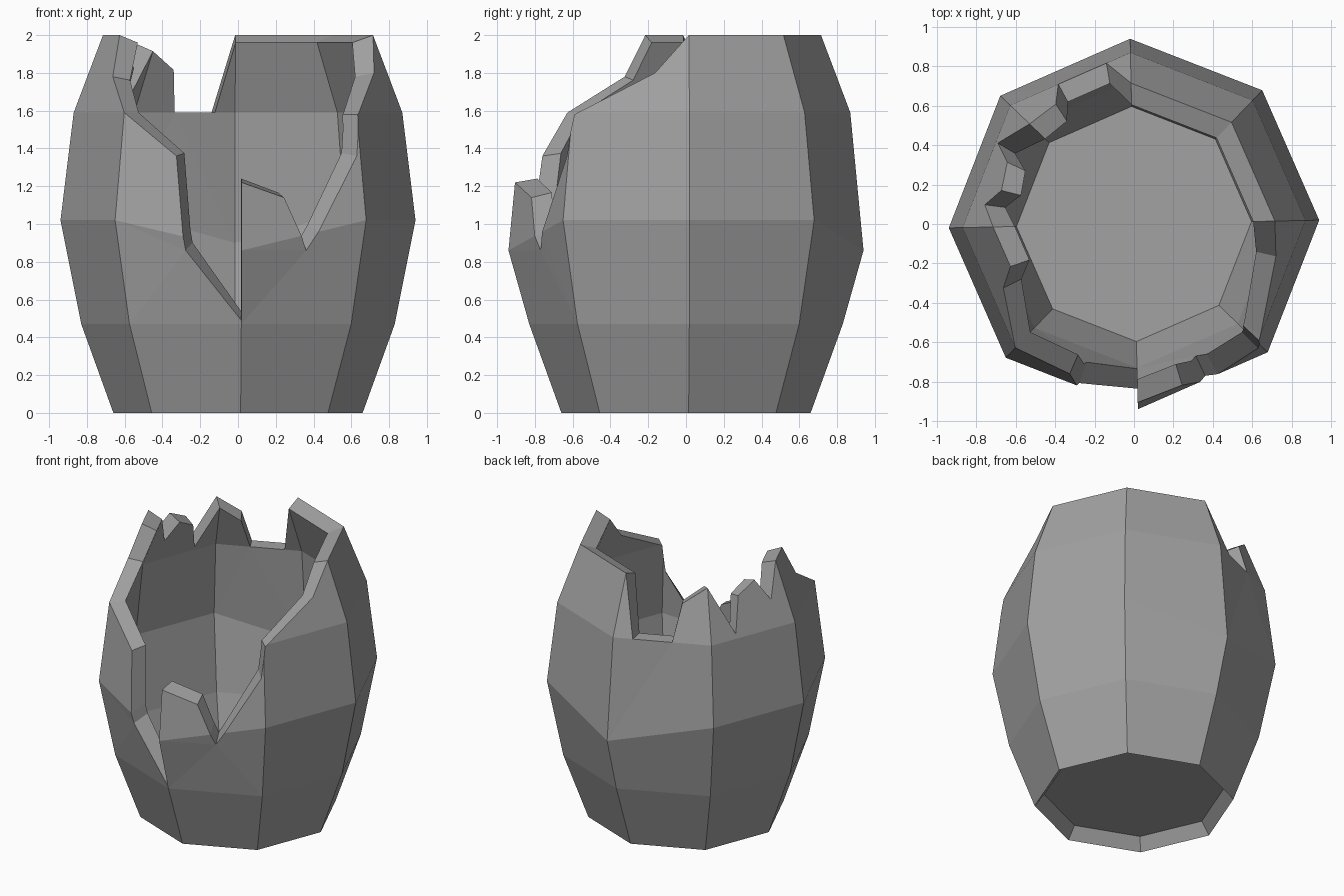
import bpy, bmesh, math
from mathutils import Vector

cube = bpy.data.objects.get("Cube")
if cube:
    bpy.data.objects.remove(cube)

SIDES = 8
TURN = math.radians(1.2)
LOW, HIGH, TOP = 0.47, 1.59, 2.0

# One plain stone-grey material
stone = bpy.data.materials.new("stone_grey")
stone.use_nodes = True
grey = (0.36, 0.36, 0.36, 1)
stone.diffuse_color = grey
stone.node_tree.nodes["Principled BSDF"].inputs["Base Color"].default_value = grey


def interp(x, xs, ys):
    for i in range(len(xs) - 1):
        if x <= xs[i + 1]:
            f = (x - xs[i]) / (xs[i + 1] - xs[i])
            return ys[i] + f * (ys[i + 1] - ys[i])
    return ys[-1]


def belly(k):
    # The widest ring dips at the front and back corners
    return 0.86 if k % 4 == 0 else 1.02


def corner(k):
    a = TURN - math.pi / 2 + k * 2 * math.pi / SIDES
    return Vector((math.cos(a), math.sin(a), 0))


def wrap(p):
    # Bend the flat wall (corner number, depth, height) into the barrel
    u, depth, z = p
    k = min(int(u + 1e-5), SIDES - 1)
    f = u - k
    widest = belly(k) * (1 - f) + belly(k + 1) * f
    levels = [0, LOW, widest, HIGH, TOP]
    outer = interp(z, levels, [0.66, 0.83, 0.94, 0.87, 0.715])
    thick = interp(z, levels, [0.065, 0.1, 0.125, 0.11, 0.11])
    lift = interp(z, levels, [0.09, 0.05, 0.04, 0.0, -0.04])
    q = corner(k).lerp(corner(k + 1), f) * (outer - thick * depth)
    q.z = z + lift * depth
    return q


def finish(bm, name):
    bmesh.ops.recalc_face_normals(bm, faces=bm.faces[:])
    mesh = bpy.data.meshes.new(name)
    bm.to_mesh(mesh)
    bm.free()
    mesh.materials.append(stone)
    obj = bpy.data.objects.new(name, mesh)
    bpy.context.collection.objects.link(obj)
    return obj


# Broken rim, running once around from the front corner: (corner, height)
CRACK = 0.49
rim = [(0, CRACK), (0, 1.22), (0.35, 1.14), (0.53, 0.86), (0.97, 1.36),
       (1.02, 1.58), (1.68, 1.8), (2, TOP), (4, TOP), (4.2, HIGH),
       (4.6, HIGH), (4.7, 1.84), (5, 1.95), (5.3, 1.62), (5.4, 1.85),
       (5.65, 1.92), (5.8, 1.77), (6, TOP), (6.4, TOP), (6.55, 1.78),
       (7, HIGH), (7.46, 1.36), (7.55, 0.86), (8, CRACK)]

# Flat wall with thickness
bm = bmesh.new()
outline = [(0, 0)] + rim + [(SIDES, 0)]
sheet = bm.faces.new([bm.verts.new((u, 0, z)) for u, z in outline])
grown = bmesh.ops.extrude_face_region(bm, geom=[sheet], use_keep_orig=True)
for v in grown["geom"]:
    if isinstance(v, bmesh.types.BMVert):
        v.co.y = 1


def cut(faces, point, normal):
    geom = set(faces)
    for f in faces:
        geom.update(f.edges)
        geom.update(f.verts)
    bmesh.ops.bisect_plane(bm, geom=list(geom), dist=1e-4,
                           plane_co=point, plane_no=normal)


# Cut the wall into staves and rings
for k in range(1, SIDES):
    cut(bm.faces[:], (k, 0, 0), (1, 0, 0))
for z in (LOW, HIGH):
    cut(bm.faces[:], (0, 0, z), (0, 0, 1))
for k in range(SIDES):
    stave = [f for f in bm.faces if k < f.calc_center_median().x < k + 1]
    cut(stave, (k, 0, belly(k)), (belly(k) - belly(k + 1), 0, 1))

# Open the seam below the crack, then bend and weld
seam = [f for f in bm.faces
        if all(v.co.z < CRACK + 1e-3 for v in f.verts)
        and (all(v.co.x < 1e-3 for v in f.verts)
             or all(v.co.x > SIDES - 1e-3 for v in f.verts))]
bmesh.ops.delete(bm, geom=seam, context="FACES")
bmesh.ops.triangulate(bm, faces=[f for f in bm.faces if len(f.verts) > 4])
for v in bm.verts:
    v.co = wrap(v.co)
bmesh.ops.remove_doubles(bm, verts=bm.verts[:], dist=1e-4)
finish(bm, "broken_wall")

# Floor, raised inside the foot of the wall
bm = bmesh.new()
bmesh.ops.create_cone(bm, cap_ends=True, segments=SIDES,
                      radius1=0.597, radius2=0.597, depth=0.01)
floor = finish(bm, "floor")
floor.location.z = 0.09
floor.rotation_euler.z = TURN
